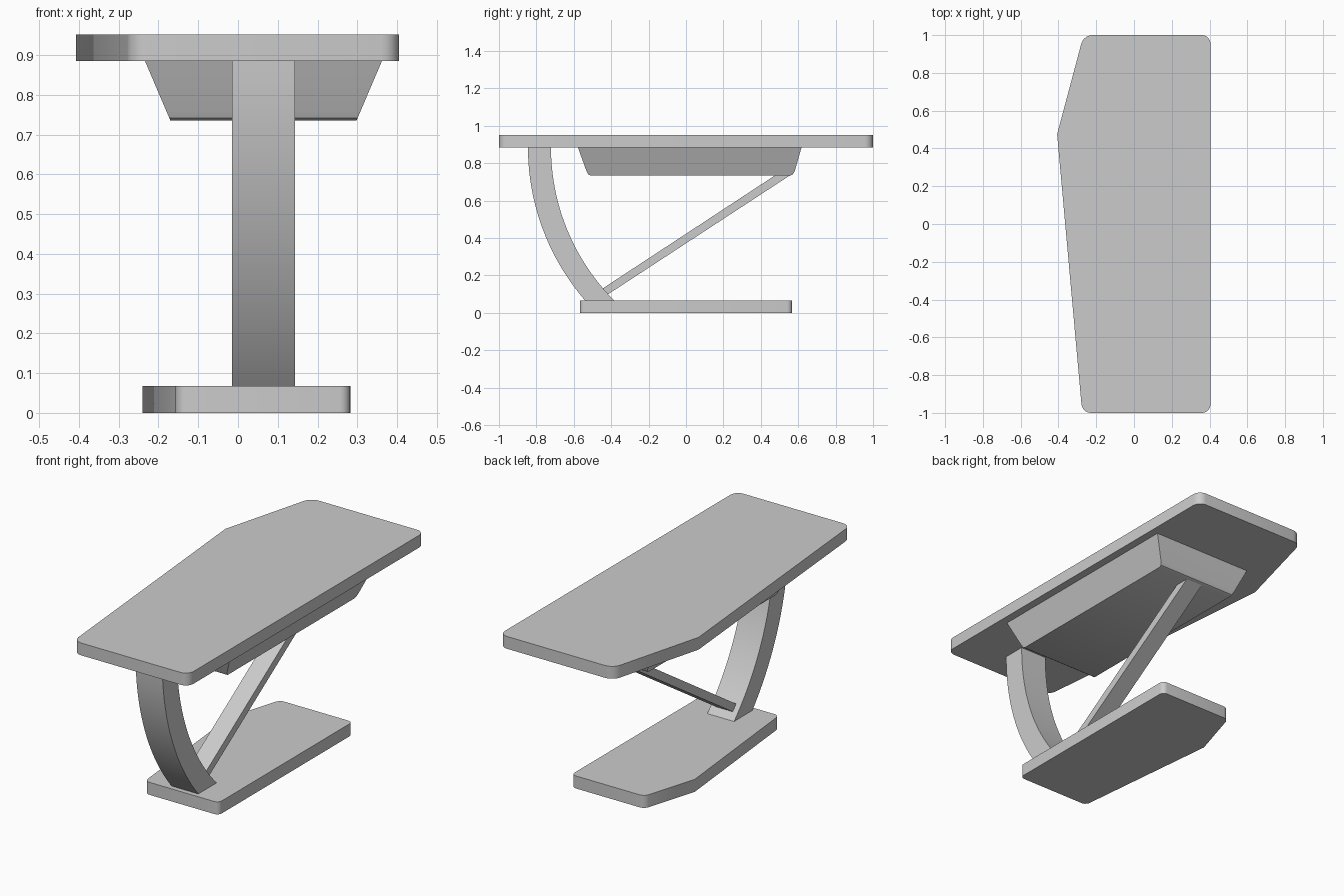
import bpy, bmesh, math
from mathutils import Vector

if "Cube" in bpy.data.objects:
    bpy.data.objects.remove(bpy.data.objects["Cube"])


def finish(bm, name, smooth=True):
    bmesh.ops.recalc_face_normals(bm, faces=bm.faces)
    mesh = bpy.data.meshes.new(name)
    bm.to_mesh(mesh)
    bm.free()
    obj = bpy.data.objects.new(name, mesh)
    bpy.context.collection.objects.link(obj)
    if smooth:
        bpy.ops.object.select_all(action='DESELECT')
        obj.select_set(True)
        bpy.context.view_layer.objects.active = obj
        bpy.ops.object.shade_smooth_by_angle(angle=math.radians(30))
    return obj


def extrude(bm, points, direction):
    face = bm.faces.new([bm.verts.new(p) for p in points])
    new = bmesh.ops.extrude_face_region(bm, geom=[face], use_keep_orig=True)
    verts = [g for g in new['geom'] if isinstance(g, bmesh.types.BMVert)]
    bmesh.ops.translate(bm, vec=direction, verts=verts)


# Five-sided slab with rounded corners, the side apex left sharp
def slab(name, z0, z1, sx, sy, dx, radius):
    outline = [(0.405, -1), (0.405, 1), (-0.267, 1), (-0.407, 0.475), (-0.274, -1)]
    bm = bmesh.new()
    extrude(bm, [(x * sx + dx, y * sy, z0) for x, y in outline], (0, 0, z1 - z0))
    edges = [e for e in bm.edges
             if abs(e.verts[0].co.z - e.verts[1].co.z) > 0.01
             and abs(e.verts[0].co.y) > 0.9 * sy]
    bmesh.ops.bevel(bm, geom=edges, offset=radius, segments=5, profile=0.5,
                    affect='EDGES')
    return finish(bm, name)


# Constant-width part from a side profile in y and z
def side_part(name, profile, x0, x1):
    bm = bmesh.new()
    extrude(bm, [(x0, y, z) for y, z in profile], (x1 - x0, 0, 0))
    return finish(bm, name)


slab("desk_top", 0.885, 0.951, 1, 1, 0, 0.045)
slab("base_plate", 0, 0.067, 0.643, 0.567, 0.022, 0.027)

# Tapered box under the top, its ends eased at the lower edge
bm = bmesh.new()
rings = []
for z, y0, y1 in [(0.735, -0.513, 0.56), (0.741, -0.524, 0.572),
                  (0.76, -0.533, 0.582), (0.885, -0.578, 0.618)]:
    t = (z - 0.735) / 0.15
    x0, x1 = -0.17 - 0.064 * t, 0.298 + 0.064 * t
    rings.append([bm.verts.new((x, y, z))
                  for x, y in [(x0, y0), (x1, y0), (x1, y1), (x0, y1)]])
for low, high in zip(rings, rings[1:]):
    for i in range(4):
        j = (i + 1) % 4
        bm.faces.new((low[i], low[j], high[j], high[i]))
bm.faces.new(rings[0][::-1])
bm.faces.new(rings[-1])
finish(bm, "under_box")


# Curved leg between two arcs
def arc(y_top, radius, steps=20):
    end = math.asin((0.885 - 0.067) / radius)
    return [(y_top + radius * (1 - math.cos(end * i / steps)),
             0.885 - radius * math.sin(end * i / steps)) for i in range(steps + 1)]


side_part("curved_leg", arc(-0.845, 1.25) + arc(-0.722, 1.161)[::-1], -0.015, 0.143)

# Diagonal brace from the leg to the box
side_part("diagonal_brace",
          [(-0.449, 0.128), (-0.417, 0.099), (0.556, 0.735), (0.476, 0.735)],
          0.014, 0.114)
